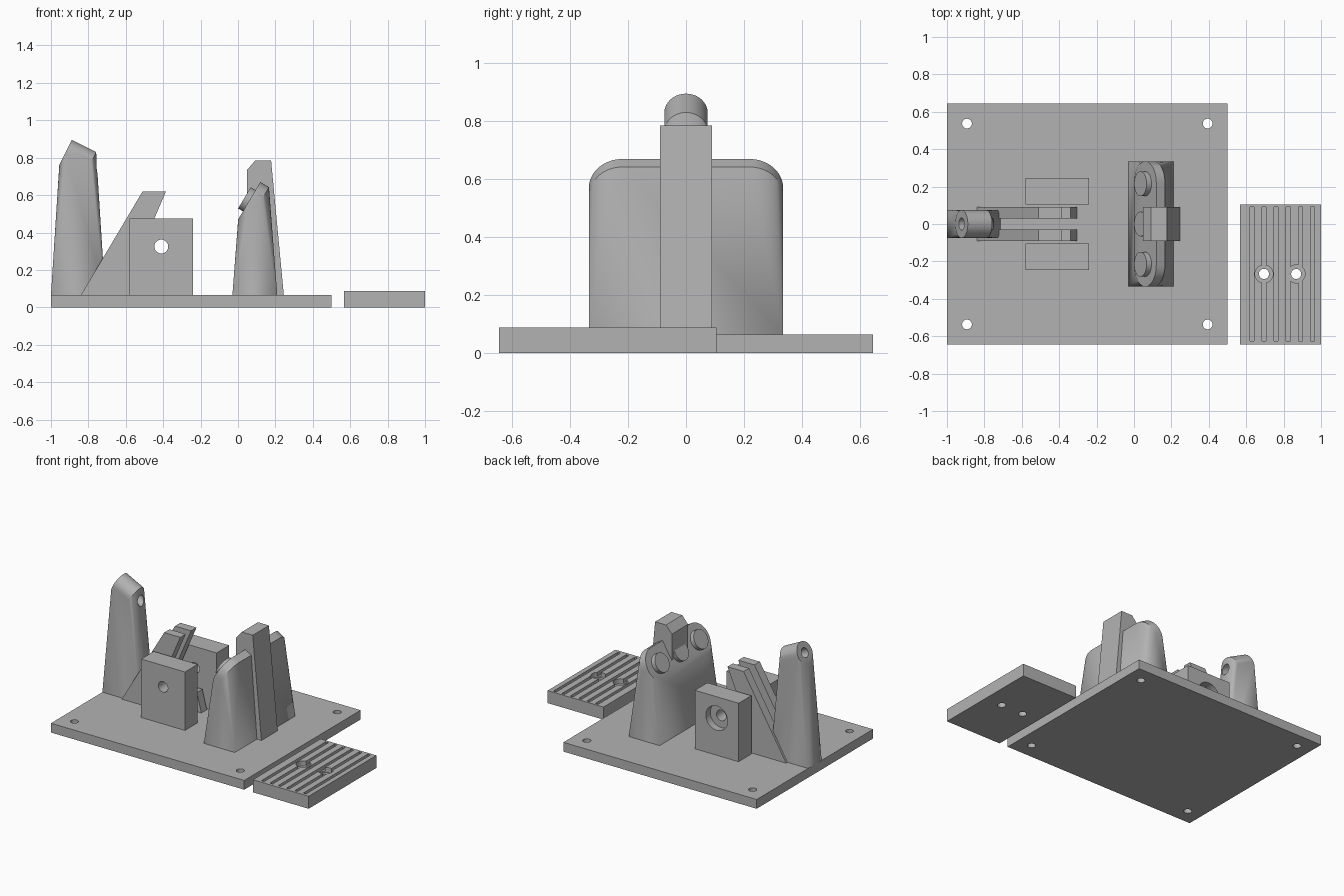
import bpy, bmesh, math
from mathutils import Vector, Matrix

if "Cube" in bpy.data.objects:
    bpy.data.objects.remove(bpy.data.objects["Cube"], do_unlink=True)

grey = bpy.data.materials.new("plain grey")
grey.use_nodes = True
grey.diffuse_color = (0.45, 0.45, 0.45, 1)
grey.node_tree.nodes["Principled BSDF"].inputs["Base Color"].default_value = grey.diffuse_color


def finish(name, bm):
    bmesh.ops.recalc_face_normals(bm, faces=bm.faces)
    mesh = bpy.data.meshes.new(name)
    bm.to_mesh(mesh)
    bm.free()
    mesh.materials.append(grey)
    ob = bpy.data.objects.new(name, mesh)
    bpy.context.collection.objects.link(ob)
    return ob


def select(ob):
    bpy.ops.object.select_all(action='DESELECT')
    ob.select_set(True)
    bpy.context.view_layer.objects.active = ob


def smooth(ob):
    select(ob)
    bpy.ops.object.shade_smooth_by_angle(angle=math.radians(30))


def add_box(bm, x0, x1, y0, y1, z0, z1):
    centre = Vector((x0 + x1, y0 + y1, z0 + z1)) / 2
    size = Matrix.Diagonal((x1 - x0, y1 - y0, z1 - z0, 1))
    bmesh.ops.create_cube(bm, size=1, matrix=Matrix.Translation(centre) @ size)


def box(name, *bounds):
    bm = bmesh.new()
    add_box(bm, *bounds)
    return finish(name, bm)


def add_rod(bm, start, end, r):
    start, end = Vector(start), Vector(end)
    turn = (end - start).to_track_quat('Z', 'Y').to_matrix().to_4x4()
    bmesh.ops.create_cone(bm, cap_ends=True, segments=40, radius1=r, radius2=r,
                          depth=(end - start).length,
                          matrix=Matrix.Translation((start + end) / 2) @ turn)


def rod(name, start, end, r):
    bm = bmesh.new()
    add_rod(bm, start, end, r)
    return finish(name, bm)


def prism(name, profile, y0, y1):
    """Side profile in x, z pushed across y."""
    bm = bmesh.new()
    face = bm.faces.new([bm.verts.new((x, y0, z)) for x, z in profile])
    side = bmesh.ops.extrude_face_region(bm, geom=[face])["geom"]
    moved = [v for v in side if isinstance(v, bmesh.types.BMVert)]
    bmesh.ops.translate(bm, verts=moved, vec=(0, y1 - y0, 0))
    return finish(name, bm)


def hull(name, x0, x1, half, rods):
    """Wrap a base rectangle and some rods in one skin."""
    bm = bmesh.new()
    for x in (x0, x1):
        for y in (-half, half):
            bm.verts.new((x, y, TOP))
    for r in rods:
        add_rod(bm, *r)
    bmesh.ops.delete(bm, geom=bm.faces[:], context='FACES_ONLY')
    bmesh.ops.delete(bm, geom=bm.edges[:], context='EDGES_FACES') if not bm.verts else None
    out = bmesh.ops.convex_hull(bm, input=bm.verts[:])
    inside = [v for v in out["geom_interior"] if isinstance(v, bmesh.types.BMVert)]
    bmesh.ops.delete(bm, geom=inside, context='VERTS')
    loose = [e for e in bm.edges if not e.link_faces]
    bmesh.ops.delete(bm, geom=loose, context='EDGES')
    bmesh.ops.dissolve_limit(bm, angle_limit=0.005, verts=bm.verts[:], edges=bm.edges[:])
    return finish(name, bm)


def cut(ob, cutters):
    for c in cutters:
        mod = ob.modifiers.new("cut", 'BOOLEAN')
        mod.operation, mod.solver, mod.object = 'DIFFERENCE', 'EXACT', c
        select(ob)
        bpy.ops.object.modifier_apply(modifier=mod.name)
        bpy.data.objects.remove(c, do_unlink=True)


TOP = 0.065

# Base plate with four screw holes
base = box("base_plate", -1, 0.5, -0.645, 0.645, 0, TOP)
cut(base, [rod("cutter", (x, y, -0.1), (x, y, 0.2), 0.026)
           for x in (-0.893, 0.394) for y in (-0.537, 0.537)])
smooth(base)

# Separate grooved pad with two recessed holes
pad = box("grooved_pad", 0.567, 1, -0.645, 0.105, 0, 0.088)
cutters = [box("cutter", x - 0.011, x + 0.011, -0.625, 0.09, 0.06, 0.12)
           for x in [0.63 + 0.065 * i for i in range(6)]]
for x in (0.695, 0.867):
    cutters.append(rod("cutter", (x, -0.267, 0.052), (x, -0.267, 0.15), 0.048))
    cutters.append(rod("cutter", (x, -0.267, -0.1), (x, -0.267, 0.15), 0.027))
cut(pad, cutters)
smooth(pad)

# Tall post with a tilted round head and a bore along it
head_a, head_b = Vector((-0.922, 0, 0.828)), Vector((-0.792, 0, 0.763))
post = hull("tall_post", -1, -0.71, 0.075, [(head_a, head_b, 0.075)])
axis = (head_b - head_a).normalized()
cut(post, [rod("cutter", head_a - axis * 0.1, head_b + axis * 0.2, 0.033)])
smooth(post)

# Pair of leaning fins with a low foot
fin = [(-0.84, TOP), (-0.51, 0.62), (-0.385, 0.62), (-0.565, 0.2),
       (-0.34, 0.2), (-0.305, TOP)]
for side, s in (("left", 1), ("right", -1)):
    prism("leaning_fin_" + side, fin, s * 0.03, s * 0.09)

# Bored blocks on both sides of the fins
for name, y0, y1 in (("front_block", -0.245, -0.105), ("back_block", 0.105, 0.245)):
    block = box(name, -0.58, -0.24, y0, y1, TOP, 0.475)
    holes = [rod("cutter", (-0.41, y0 - 0.1, 0.325), (-0.41, y1 + 0.1, 0.325), 0.037)]
    if y0 > 0:
        holes.append(rod("cutter", (-0.41, y1 - 0.05, 0.325), (-0.41, y1 + 0.1, 0.325), 0.085))
    cut(block, holes)
    smooth(block)

# Button housing: tilted rounded panel blended into a rectangular foot
normal = Vector((-0.86, 0, 0.51)).normalized()
centre = Vector((0.06, 0, 0.57))
ends = [Vector((0, y, 0)) for y in (-0.219, 0.219)]
housing = hull("button_housing", -0.03, 0.21, 0.335,
               [(centre + e - normal * 0.054, centre + e, 0.116) for e in ends])
smooth(housing)

# Three buttons
for name, y in (("front", -0.215), ("middle", 0), ("back", 0.215)):
    p = centre + Vector((0, y, 0))
    smooth(rod(name + "_button", p - normal * 0.02, p + normal * 0.03, 0.066))

# Support tower behind the buttons
prism("support_tower", [(0.047, TOP), (0.047, 0.733), (0.092, 0.785), (0.177, 0.785),
                        (0.245, TOP)], -0.09, 0.09)
